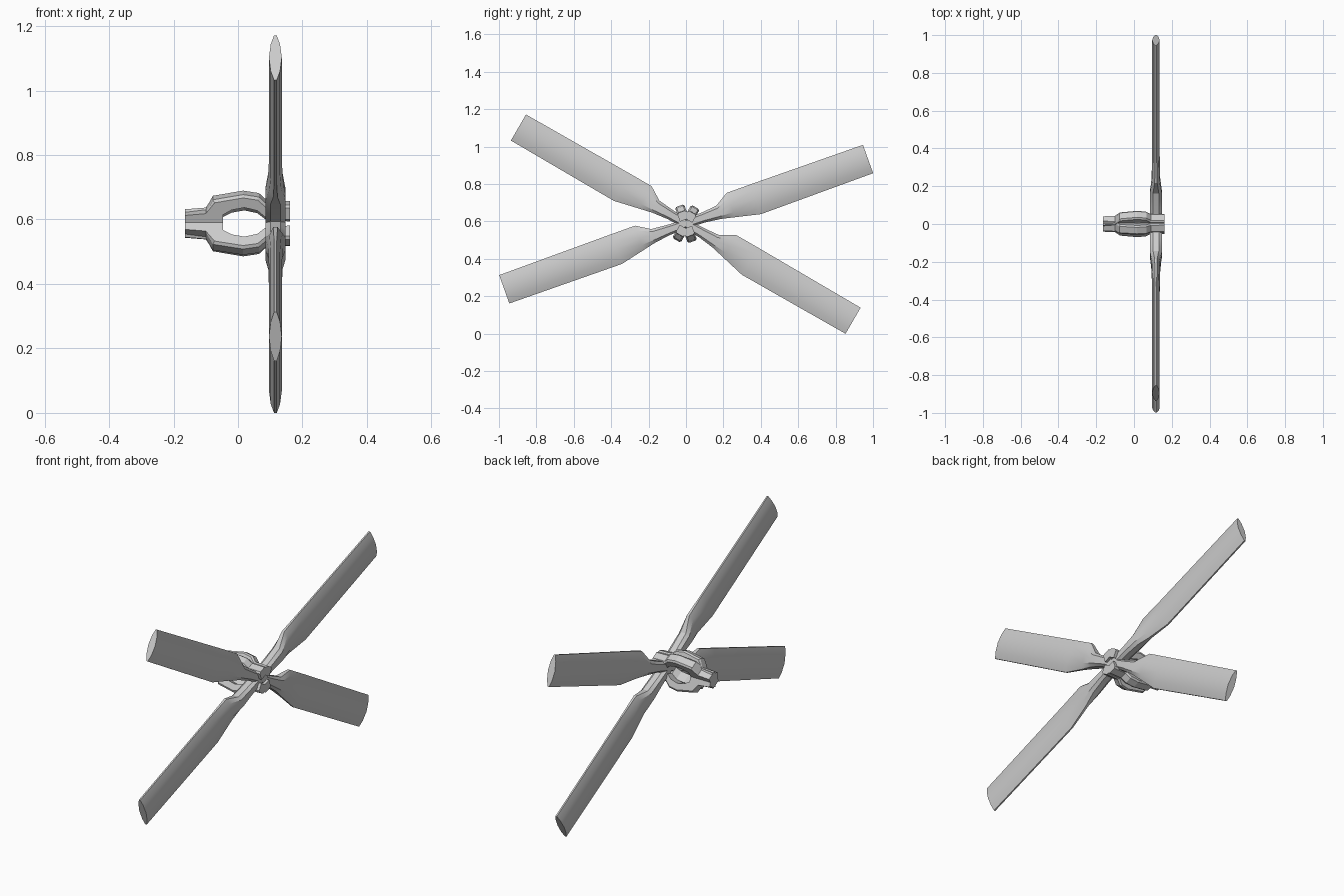
import bpy, bmesh
from math import radians
from mathutils import Matrix

if "Cube" in bpy.data.objects:
    bpy.data.objects.remove(bpy.data.objects["Cube"])

HUB_Z = 0.5875   # height of the rotor axis
BLADE_X = 0.116  # plane of the blades


def finish(name, bm, smooth=None):
    bmesh.ops.recalc_face_normals(bm, faces=bm.faces)
    me = bpy.data.meshes.new(name)
    bm.to_mesh(me)
    bm.free()
    ob = bpy.data.objects.new(name, me)
    bpy.context.collection.objects.link(ob)
    if smooth:
        bpy.ops.object.select_all(action='DESELECT')
        ob.select_set(True)
        bpy.context.view_layer.objects.active = ob
        bpy.ops.object.shade_smooth_by_angle(angle=radians(smooth))
    return ob


# Blade: loft of chord sections along the radius
CHORD = (-1, -0.6, 0, 0.6, 1)
NECK = (0.5, 1, 1, 1, 0.5)
LENS = (0.2, 0.72, 1, 0.72, 0.2)
# radius, lower edge, upper edge, half thickness, lens amount
STATIONS = [
    (0.000, -0.024, 0.024, 0.031, 0),
    (0.100, -0.028, 0.028, 0.031, 0),
    (0.185, -0.039, 0.036, 0.031, 0),
    (0.260, -0.056, 0.082, 0.023, 0.7),
    (0.395, -0.087, 0.082, 0.020, 1),
    (1.033, -0.083, 0.078, 0.020, 1),
]


def blade(name, angle, flip):
    bm = bmesh.new()
    rings = []
    for u, lo, hi, t, k in STATIONS:
        pts = []
        for s, n, l in zip(CHORD, NECK, LENS):
            v = (lo + hi) / 2 + s * (hi - lo) / 2
            pts.append((t * (n + (l - n) * k), u, v * flip))
        pts += [(-x, y, z) for x, y, z in reversed(pts)]
        rings.append([bm.verts.new(p) for p in pts])
    for a, b in zip(rings, rings[1:]):
        for i in range(len(a)):
            j = (i + 1) % len(a)
            bm.faces.new((a[i], a[j], b[j], b[i]))
    bm.faces.new(rings[0])
    bm.faces.new(rings[-1])
    bm.transform(Matrix.Translation((BLADE_X, 0, HUB_Z)) @ Matrix.Rotation(radians(angle), 4, 'X'))
    return finish(name, bm, 25)


for i, (ang, flip) in enumerate([(19.7, 1), (-30, 1), (150, -1), (199.7, -1)]):
    blade(f"rotor_blade_{i + 1}", ang, flip)

# Clamp arms: bent profile (x, radius) extruded sideways, gripping between the blades
ARM = [(-0.165, 0.0), (-0.165, 0.036), (-0.10, 0.042), (-0.078, 0.085), (0.016, 0.102),
       (0.065, 0.094), (0.09, 0.07), (0.162, 0.068), (0.162, 0.022), (0.085, 0.03),
       (0.06, 0.052), (0.02, 0.062), (-0.02, 0.054), (-0.047, 0.038), (-0.047, 0.0)]


def arm(name, angle, half=0.026):
    bm = bmesh.new()
    face = bm.faces.new([bm.verts.new((x, -half, r)) for x, r in ARM])
    ext = bmesh.ops.extrude_face_region(bm, geom=[face])
    new = [g for g in ext["geom"] if isinstance(g, bmesh.types.BMVert)]
    bmesh.ops.translate(bm, verts=new, vec=(0, 2 * half, 0))
    # chamfer the outer long edges
    edges = [e for e in bm.edges
             if abs(e.verts[0].co.y - e.verts[1].co.y) < 1e-5
             and min(v.co.z for v in e.verts) > 0.034
             and max(v.co.z for v in e.verts) > 0.066
             and e.calc_length() > 0.03]
    bmesh.ops.bevel(bm, geom=edges, offset=0.008, segments=1, affect='EDGES')
    bm.transform(Matrix.Translation((0, 0, HUB_Z)) @ Matrix.Rotation(radians(angle), 4, 'X'))
    return finish(name, bm)


for i, ang in enumerate((20, -30, 200, 150)):
    arm(f"clamp_arm_{i + 1}", ang)
